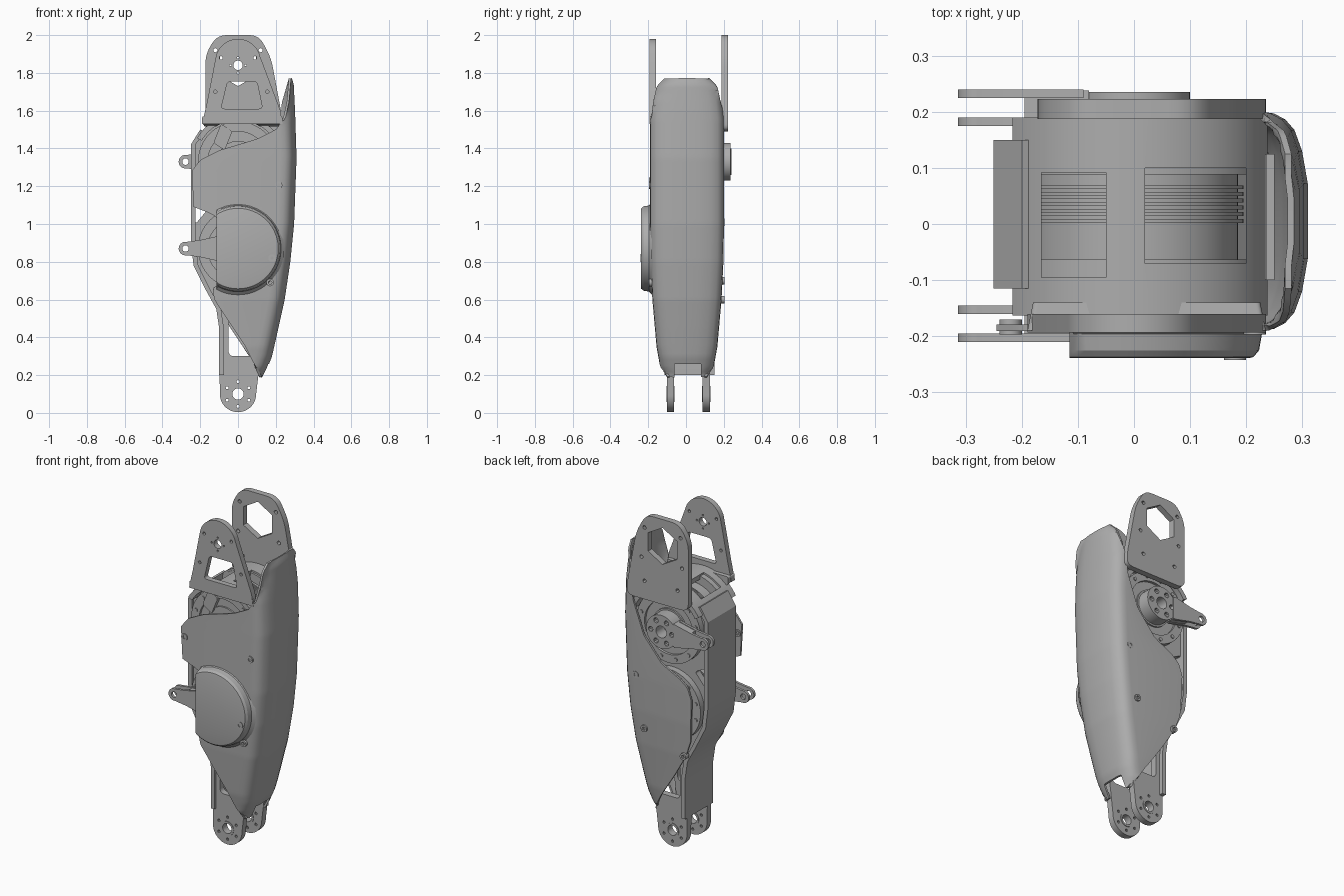
import bpy, bmesh, math
from mathutils import Vector

if "Cube" in bpy.data.objects:
    bpy.data.objects.remove(bpy.data.objects["Cube"])

grey = bpy.data.materials.new("satin_grey")
grey.use_nodes = True
grey.diffuse_color = (0.42, 0.42, 0.42, 1)
grey.node_tree.nodes["Principled BSDF"].inputs["Base Color"].default_value = (0.42, 0.42, 0.42, 1)
UP, LOW = 1.33, 0.87      # heights of the two joint axes
parts = []


def finish(name, bm):
    bmesh.ops.recalc_face_normals(bm, faces=bm.faces)
    me = bpy.data.meshes.new(name)
    bm.to_mesh(me)
    bm.free()
    me.materials.append(grey)
    ob = bpy.data.objects.new(name, me)
    bpy.context.scene.collection.objects.link(ob)
    parts.append(ob)
    return ob


def circ(x, z, r, n=40, a0=0, a1=360):
    full = abs(a1 - a0) == 360
    return [(x + r * math.cos(math.radians(a0 + (a1 - a0) * i / (n if full else n - 1))),
             z + r * math.sin(math.radians(a0 + (a1 - a0) * i / (n if full else n - 1))))
            for i in range(n)]


def bolts(x, z, ring, r, n, start=0):
    return [circ(cx, cz, r, 10) for cx, cz in circ(x, z, ring, n, start, start + 360)]


def rounded(pts, r, steps=6):
    out = []
    for i, p in enumerate(pts):
        p = Vector(p)
        a, b = Vector(pts[i - 1]) - p, Vector(pts[(i + 1) % len(pts)]) - p
        s = p + a.normalized() * min(r, a.length * 0.45)
        e = p + b.normalized() * min(r, b.length * 0.45)
        for k in range(steps):
            t = k / (steps - 1)
            out.append(tuple(s * (1 - t) ** 2 + p * 2 * t * (1 - t) + e * t * t))
    return out


def stack(bm, levels):
    # Closed solid through matching xz outlines at successive y
    rings = [[bm.verts.new((x, y, z)) for x, z in line] for line, y in levels]
    for a, b in zip(rings, rings[1:]):
        for i in range(len(a)):
            bm.faces.new((a[i - 1], a[i], b[i], b[i - 1]))
    bm.faces.new(rings[0])
    bm.faces.new(rings[-1])


def prism(name, lines, y0, y1, holes=None):
    bm = bmesh.new()
    for line in lines:
        stack(bm, [(line, y0), (line, y1)])
    ob = finish(name, bm)
    if holes:
        cut(ob, prism("cutter", holes, y0 - 0.05, y1 + 0.05))
    return ob


def bake(ob):
    deps = bpy.context.evaluated_depsgraph_get()
    me = bpy.data.meshes.new_from_object(ob.evaluated_get(deps))
    ob.modifiers.clear()
    ob.data = me


def cut(ob, cutter):
    mod = ob.modifiers.new("cut", 'BOOLEAN')
    mod.operation, mod.solver, mod.object = 'DIFFERENCE', 'EXACT', cutter
    bake(ob)
    parts.remove(cutter)
    bpy.data.objects.remove(cutter)


def box(x0, x1, z0, z1):
    return [(x0, z0), (x1, z0), (x1, z1), (x0, z1)]


def lerp(table, z):
    for (a, u), (b, v) in zip(table, table[1:]):
        if z <= b:
            return u + (v - u) * max(0, (z - a) / (b - a))
    return table[-1][1]


# Fairing: C section swept upward, with a separate free edge front and back
outer = [(.19, .135), (.3, .178), (.45, .212), (.6, .245), (.8, .275), (1, .295), (1.35, .308),
         (1.6, .300), (1.74, .293), (1.77, .283)]
width = [(.19, .105), (.24, .135), (.35, .155), (.6, .177), (.8, .187), (1, .19), (1.55, .19),
         (1.65, .178), (1.73, .16), (1.77, .12)]
front_edge = [(.19, .12), (.35, .04), (.47, -.04), (.6, -.125), (.66, -.135), (.68, -.1),
              (1.02, -.1), (1.05, -.13), (1.09, -.235), (1.28, -.245), (1.34, -.2),
              (1.39, -.1), (1.45, .1), (1.5, .2), (1.56, .245), (1.65, .265), (1.77, .275)]
back_edge = [(.19, .12), (.3, .06), (.45, -.04), (.6, -.13), (.7, -.165), (.95, -.175),
             (1.02, -.15), (1.06, -.1), (1.12, .02), (1.26, .14), (1.45, .21),
             (1.63, .235), (1.77, .275)]
corner = [(.085, 1), (.06, .98), (.042, .93), (.027, .84), (.014, .65), (.004, .35)]
bm = bmesh.new()
rows = []
for i in range(101):
    z = .19 + 1.58 * i / 100
    xo, w = lerp(outer, z), lerp(width, z)
    row = []
    for edge, side in ((front_edge, -1), (back_edge, 1)):
        xl = min(lerp(edge, z), xo - .008)
        half = [(xl, side * w)] + [(max(xl, xo - d), side * w * k) for d, k in corner]
        row += half if side < 0 else half[::-1]
    rows.append([bm.verts.new((x, y + .005, z)) for x, y in row])
for a, b in zip(rows, rows[1:]):
    for i in range(len(a) - 1):
        bm.faces.new((a[i], a[i + 1], b[i + 1], b[i]))
bmesh.ops.remove_doubles(bm, verts=bm.verts, dist=1e-4)
bmesh.ops.dissolve_degenerate(bm, dist=1e-5, edges=bm.edges)
fairing = finish("outer_fairing", bm)
solid = fairing.modifiers.new("thickness", 'SOLIDIFY')
solid.thickness, solid.offset = .012, 0
bake(fairing)
cut(fairing, prism("cutter", [rounded(box(.02, .3, .1, .26), .03)], -.06, .08))

# Raised round cover on the front of the fairing
bm = bmesh.new()
stack(bm, [([(max(x, -.115), z) for x, z in circ(0, LOW, r, 64)], y)
           for r, y in ((.245, -.18), (.228, -.196), (.223, -.225), (.213, -.237), (.205, -.239))])
finish("front_round_cover", bm)

# Fairing screws, each a ring with a sunk centre
for name, spots, y0, y1 in (("front_screws", [(.215, 1.205), (-.22, 1.225), (.17, .69)], -.197, -.17),
                            ("cover_screw", [(.18, .82)], -.242, -.22),
                            ("back_screws", [(.195, 1.01), (.14, .7), (-.12, .6)], .17, .203)):
    prism(name, [circ(x, z, .02, 20) for x, z in spots], y0, y1, [circ(x, z, .01, 6) for x, z in spots])

# Frame side plates ending in the lower lugs
side = [(-.25, 1.42), (-.25, .9), (-.235, .78), (-.17, .65), (-.115, .55), (-.1, .45)]
outline = (side + circ(0, .1, .096, 24, 180, 360)
           + [(.12, .3), (.16, .5), (.2, .7), (.235, .9), (.24, 1.3)] + circ(0, UP, .24, 24, 10, 155))
openings = [circ(0, .1, .034), circ(0, UP, .19), circ(0, LOW, .19),
            rounded(box(-.05, .1, .3, .6), .03),
            rounded([(-.225, 1.13), (-.225, 1.0), (-.15, 1.09)], .015)] + bolts(0, .1, .066, .008, 6, 30)
for name, y0, y1 in (("front_frame_plate", -.1, -.063), ("back_frame_plate", .088, .127)):
    prism(name, [outline], y0, y1, openings)
    prism(name + "_bearing", [circ(0, .1, .042)], y0 - .003, y1 + .003, [circ(0, .1, .03)])

# Wall joining the plates on the open side
wall = [(-.2, 1.5)] + side + [(-.1, .2)]
prism("side_wall", [wall + [(x + .025, z - .01 * (i == 0)) for i, (x, z) in enumerate(wall)][::-1]],
      -.115, .15)
prism("inner_wall", [[(.235, 1.5), (.225, .9), (.15, .45), (.165, .45), (.24, .9), (.25, 1.5)]], -.1, .125)

# Motors: ribbed drums with end rings and bolt circles
for tag, zc in (("upper", UP), ("lower", LOW)):
    prism(tag + "_motor_core", [circ(0, zc, .185, 64)], -.125, .15)
    for i in range(6):
        prism(tag + "_motor_rib", [circ(0, zc, .195, 64)], .002 + .012 * i, .009 + .012 * i)
    for y0, y1 in ((-.14, -.1), (.125, .165)):
        prism(tag + "_motor_ring", [circ(0, zc, .212, 64)], y0, y1, [circ(0, zc, .16, 48)])
        prism(tag + "_motor_bolts", bolts(0, zc, .187, .011, 12, 15), y0 - .006, y1 + .006)
    prism(tag + "_motor_cap", [circ(0, zc, .11)], -.135, .16)
prism("connector_block", [rounded([(-.13, 1.43), (-.07, 1.39), (-.03, 1.49), (-.09, 1.53)], .01)], -.15, -.12)

# Output hubs and forked lever arms
for tag, zc, h0, h1, forks in (("back", UP, .15, .235, ((.175, .19), (.225, .24))),
                               ("front", LOW, -.205, -.12, ((-.16, -.145), (-.21, -.195)))):
    prism(tag + "_hub", [circ(0, zc, .1)], h0, h1,
          [circ(0, zc, .035)] + bolts(0, zc, .07, .015, 6))
    arm = circ(-.278, zc, .036, 20, 80, 280) + [(-.2, zc - .045), (-.09, zc - .07), (-.09, zc + .07), (-.2, zc + .045)]
    for y0, y1 in forks:
        prism(tag + "_lever_plate", [arm], y0, y1, [circ(-.278, zc, .017, 20)])
    ys = [y for f in forks for y in f]
    prism(tag + "_lever_web", [[(-.195, zc - .042), (-.08, zc - .068), (-.08, zc + .068), (-.195, zc + .042)]],
          min(ys) + .002, max(ys) - .002)

# Upper bracket: two tall ears and an arched bridge with windows
ear = ([(.235, 1.53), (.225, 1.6)] + circ(0, 1.86, .12, 24, 14, 166) + [(-.165, 1.64), (-.19, 1.53)])
prism("front_ear", [ear], -.193, -.16,
      [circ(0, 1.84, .025), rounded([(-.09, 1.61), (.13, 1.61), (.1, 1.755), (-.055, 1.755)], .02)]
      + bolts(0, 1.84, .04, .005, 4) + [circ(x, z, .009, 12) for x, z in
                                       ((-.09, 1.88), (.09, 1.88), (-.12, 1.7), (.155, 1.7))])
ear = rounded([(.235, 1.49), (.235, 1.56), (.175, 1.88), (.11, 2), (-.11, 2), (-.172, 1.9), (-.172, 1.49)], .05)
prism("back_ear", [ear], .187, .223, [circ(0, 1.84, .11, 6, 90, 450)] +
      [circ(x, z, .011, 12) for x, z in ((-.12, 1.92), (.12, 1.92), (-.13, 1.74), (.14, 1.74), (-.1, 1.6), (.12, 1.6))])
arch = circ(0, UP, .25, 40, 18, 150) + circ(0, UP, .222, 40, 150, 18)
bridge = prism("bracket_bridge", [arch], -.163, .19)
for x0, x1, y0, y1 in ((-.165, -.05, -.095, .092), (.02, .2, -.07, .1)):
    cut(bridge, prism("cutter", [box(x0, x1, 1.3, 1.8)], y0, y1))
# Flared foot below the front ear
bm = bmesh.new()
stack(bm, [(rounded(box(-.19, .235, 1.53, 1.57), .01), -.19),
           (rounded(box(-.18, .225, 1.515, 1.565), .01), -.14)])
cut(finish("front_ear_foot", bm), prism("cutter", [circ(0, UP, .22)], -.3, 0))

# Smooth shading with sharp edges kept
bpy.ops.object.select_all(action='DESELECT')
for ob in parts:
    ob.select_set(True)
bpy.context.view_layer.objects.active = parts[0]
bpy.ops.object.shade_smooth_by_angle(angle=math.radians(30))
